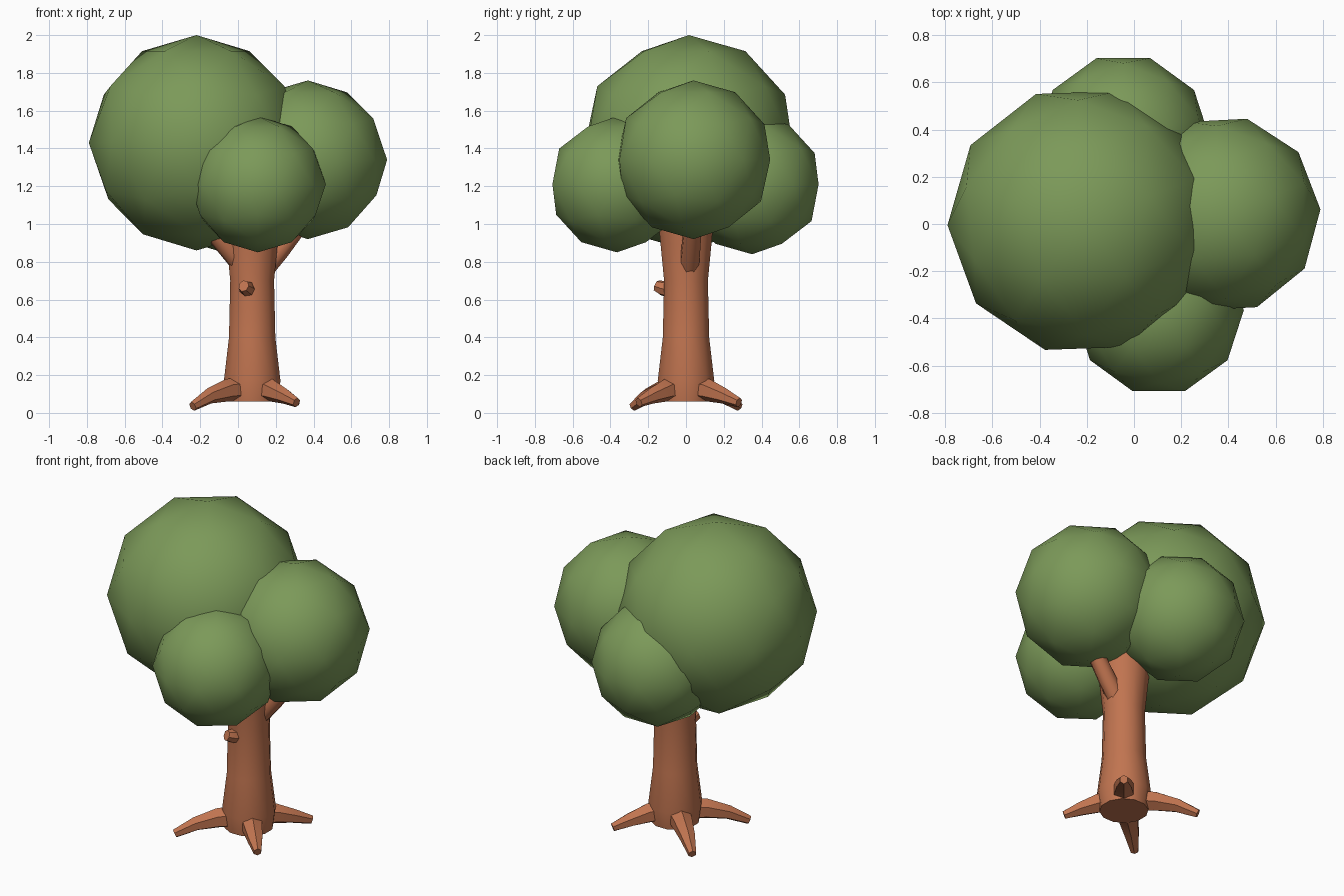
import bpy, bmesh
from math import radians, cos, sin, pi
from mathutils import Vector

cube = bpy.data.objects.get("Cube")
if cube:
    bpy.data.objects.remove(cube, do_unlink=True)


def make_material(name, rgb):
    mat = bpy.data.materials.new(name)
    mat.use_nodes = True
    color = (*rgb, 1)
    mat.diffuse_color = color
    bsdf = mat.node_tree.nodes["Principled BSDF"]
    bsdf.inputs["Base Color"].default_value = color
    bsdf.inputs["Roughness"].default_value = 0.8
    return mat


bark = make_material("bark brown", (0.53, 0.175, 0.08))
leaf = make_material("leaf green", (0.20, 0.32, 0.10))


def finish(name, bm, mat, angle):
    bmesh.ops.recalc_face_normals(bm, faces=bm.faces)
    mesh = bpy.data.meshes.new(name)
    bm.to_mesh(mesh)
    bm.free()
    mesh.materials.append(mat)
    obj = bpy.data.objects.new(name, mesh)
    bpy.context.collection.objects.link(obj)
    bpy.ops.object.select_all(action='DESELECT')
    obj.select_set(True)
    bpy.context.view_layer.objects.active = obj
    bpy.ops.object.shade_smooth_by_angle(angle=radians(angle))
    return obj


def limb(name, path, radii, sides, angle=50):
    """Tapered tube; each radius is a (sideways, upward) pair."""
    bm = bmesh.new()
    points = [Vector(p) for p in path]
    rings = []
    for i, (p, (wide, tall)) in enumerate(zip(points, radii)):
        tangent = (points[min(i + 1, len(points) - 1)] - points[max(i - 1, 0)]).normalized()
        guide = Vector((0, 1, 0)) if abs(tangent.z) > 0.95 else Vector((0, 0, 1))
        side = tangent.cross(guide).normalized()
        up = side.cross(tangent)
        ring = []
        for k in range(sides):
            a = 2 * pi * (k + 0.5) / sides
            ring.append(bm.verts.new(p + side * (wide * cos(a)) + up * (tall * sin(a))))
        rings.append(ring)
    for low, high in zip(rings, rings[1:]):
        for k in range(sides):
            n = (k + 1) % sides
            bm.faces.new((low[k], low[n], high[n], high[k]))
    bm.faces.new(rings[0])
    bm.faces.new(rings[-1])
    return finish(name, bm, bark, angle)


# Trunk, flared at the foot and towards the crown
CX = 0.075
profile = [(0.06, 0.14), (0.17, 0.155), (0.40, 0.127), (0.70, 0.12), (0.90, 0.14), (1.10, 0.16)]
limb("trunk", [(CX, 0, z) for z, r in profile], [(r, r) for z, r in profile], 12)

# Four spreading roots
for name, tx, ty, drop in (("root_front_right", -0.24, -0.28, 0.0),
                           ("root_front_left", 0.31, -0.25, 0.02),
                           ("root_back_left", 0.31, 0.28, 0.02),
                           ("root_back_right", -0.24, 0.28, 0.0)):
    steps = [(0.2, 0.125), (0.42, 0.12), (0.72, 0.09), (1.0, 0.035 + drop)]
    path = [(CX + (tx - CX) * t, ty * t, z) for t, z in steps]
    limb(name, path, [(0.07, 0.065), (0.062, 0.06), (0.047, 0.042), (0.024, 0.026)], 6)

# Branches into the crown, and a cut stub
limb("branch_left", [(0.10, 0.01, 0.72), (0.22, 0.025, 0.86), (0.35, 0.04, 1.03)],
     [(0.055, 0.06), (0.052, 0.055), (0.048, 0.05)], 8)
limb("branch_right", [(0.07, 0.0, 0.73), (-0.05, -0.05, 0.87), (-0.18, -0.09, 1.02)],
     [(0.055, 0.06), (0.052, 0.055), (0.048, 0.05)], 8)
limb("cut_stub", [(0.055, -0.08, 0.65), (0.045, -0.125, 0.66), (0.03, -0.155, 0.672)],
     [(0.042, 0.042), (0.04, 0.04), (0.03, 0.032)], 7, 35)

# Leaf clumps: name, centre, radius, turn about z
clumps = [("leaves_large", (-0.22, 0.015, 1.43), 0.57, 20),
          ("leaves_left", (0.37, 0.04, 1.34), 0.42, 21),
          ("leaves_front", (0.105, -0.365, 1.21), 0.36, 18),
          ("leaves_back", (-0.045, 0.35, 1.21), 0.37, 18)]
for name, centre, radius, turn in clumps:
    bm = bmesh.new()
    bmesh.ops.create_icosphere(bm, subdivisions=2, radius=radius)
    clump = finish(name, bm, leaf, 60)
    clump.location = centre
    clump.rotation_euler.z = radians(turn)
